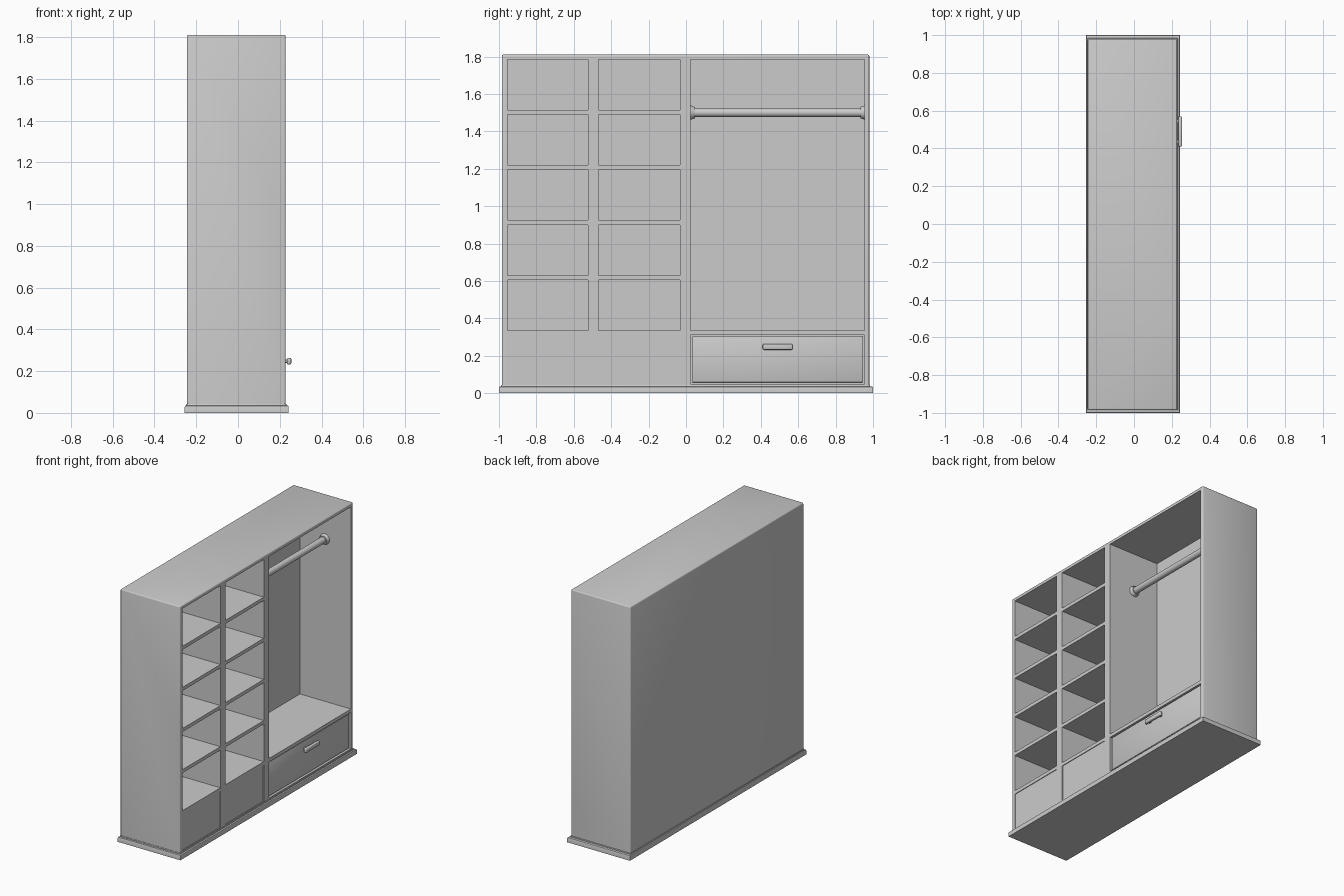
import bpy, bmesh, math
from mathutils import Vector, Matrix

default = bpy.data.objects.get("Cube")
if default:
    bpy.data.objects.remove(default, do_unlink=True)

grey = bpy.data.materials.new("plain grey")
grey.use_nodes = True
grey.diffuse_color = (0.6, 0.6, 0.6, 1)
grey.node_tree.nodes["Principled BSDF"].inputs["Base Color"].default_value = grey.diffuse_color


def finish(name, bm):
    bmesh.ops.recalc_face_normals(bm, faces=bm.faces)
    mesh = bpy.data.meshes.new(name)
    bm.to_mesh(mesh)
    bm.free()
    mesh.materials.append(grey)
    obj = bpy.data.objects.new(name, mesh)
    bpy.context.collection.objects.link(obj)
    bpy.ops.object.select_all(action="DESELECT")
    obj.select_set(True)
    bpy.context.view_layer.objects.active = obj
    bpy.ops.object.shade_smooth_by_angle(angle=math.radians(35))
    return obj


def box(name, low, high, bevel, pick=lambda e: True, segments=2):
    low, high = Vector(low), Vector(high)
    bm = bmesh.new()
    bmesh.ops.create_cube(bm, size=1)
    bmesh.ops.scale(bm, vec=high - low, verts=bm.verts)
    bmesh.ops.translate(bm, vec=(low + high) / 2, verts=bm.verts)
    bmesh.ops.bevel(bm, geom=[e for e in bm.edges if pick(e)], offset=bevel,
                    segments=segments, profile=0.5, affect="EDGES")
    return finish(name, bm)


def cylinder(name, centre, r1, r2, length):
    bm = bmesh.new()
    bmesh.ops.create_cone(bm, cap_ends=True, segments=32, radius1=r1, radius2=r2, depth=length)
    bmesh.ops.rotate(bm, matrix=Matrix.Rotation(-math.pi / 2, 3, "X"), verts=bm.verts)
    bmesh.ops.translate(bm, vec=centre, verts=bm.verts)
    return finish(name, bm)


FRONT, BACK, INNER = 0.228, -0.245, -0.177
BOTTOM, TOP = 0.035, 1.81
columns = [(-0.955, -0.525), (-0.467, -0.033), (0.025, 0.955)]
rows = [(0.05, 0.31)] + [(0.335 + 0.295 * i, 0.605 + 0.295 * i) for i in range(5)]

# Carcass: a gridded front whose openings are pushed inwards
ys = [-0.985] + [y for c in columns for y in c] + [0.98]
zs = [BOTTOM] + [z for r in rows for z in r] + [TOP]
bm = bmesh.new()
grid = [[bm.verts.new((FRONT, y, z)) for z in zs] for y in ys]
cells = {}
for i in range(len(ys) - 1):
    for j in range(len(zs) - 1):
        cells[i, j] = bm.faces.new((grid[i][j], grid[i + 1][j], grid[i + 1][j + 1], grid[i][j + 1]))
rim = [e for e in bm.edges if e.is_boundary]


def push(faces, depth):
    out = bmesh.ops.extrude_face_region(bm, geom=faces)["geom"]
    bmesh.ops.delete(bm, geom=faces, context="FACES")
    moved = [v for v in out if isinstance(v, bmesh.types.BMVert)]
    bmesh.ops.translate(bm, vec=(-depth, 0, 0), verts=moved)


# Sides and back of the carcass
shell = bmesh.ops.extrude_edge_only(bm, edges=rim)["geom"]
bmesh.ops.translate(bm, vec=(BACK - FRONT, 0, 0),
                    verts=[v for v in shell if isinstance(v, bmesh.types.BMVert)])
bmesh.ops.contextual_create(bm, geom=[e for e in shell if isinstance(e, bmesh.types.BMEdge)])

# Open shelves, shallow lower panels, hanging space and drawer bay
for i in (1, 3):
    push([cells[i, 1]], 0.005)
    for j in range(3, len(zs) - 1, 2):
        push([cells[i, j]], FRONT - INNER)
push([cells[5, 1]], 0.03)
push([cells[5, j] for j in range(3, len(zs) - 2)], FRONT - INNER)
bmesh.ops.recalc_face_normals(bm, faces=bm.faces)
bmesh.ops.dissolve_limit(bm, angle_limit=0.01, verts=bm.verts, edges=bm.edges)


# Round the outer edges of the carcass
def outer(e):
    a, b = (v.co for v in e.verts)
    limits = ((0, BACK), (0, FRONT), (1, ys[0]), (1, ys[-1]), (2, TOP))
    return sum(abs(a[k] - s) < 1e-4 and abs(b[k] - s) < 1e-4 for k, s in limits) == 2


bmesh.ops.bevel(bm, geom=[e for e in bm.edges if outer(e)], offset=0.008,
                segments=3, profile=0.5, affect="EDGES")
finish("carcass", bm)

# Plinth with rounded upper edge, and a small step above it
upper = lambda e: all(v.co.z > 0.03 for v in e.verts)
box("plinth", (-0.255, -1, 0), (0.243, 1, 0.036), 0.008, upper)
box("plinth_step", (-0.248, -0.988, 0.03), (0.232, 0.984, 0.044), 0.004, upper)

# Drawer front and its handle
box("drawer_front", (0.19, 0.034, 0.058), (0.222, 0.946, 0.303), 0.003)
box("drawer_handle", (0.234, 0.41, 0.232), (0.255, 0.57, 0.264), 0.007, segments=3)
for side in (-1, 1):
    y = 0.49 + side * 0.055
    box("handle_post", (0.215, y - 0.01, 0.24), (0.24, y + 0.01, 0.256), 0.002)

# Clothes rail with a flange at each end
cylinder("clothes_rail", (0.02, 0.49, 1.5), 0.023, 0.023, 0.92)
for name, y, r1, r2 in (("inner", 0.036, 0.038, 0.03), ("outer", 0.944, 0.03, 0.038)):
    cylinder(name + "_rail_flange", (0.02, y, 1.5), r1, r2, 0.023)
